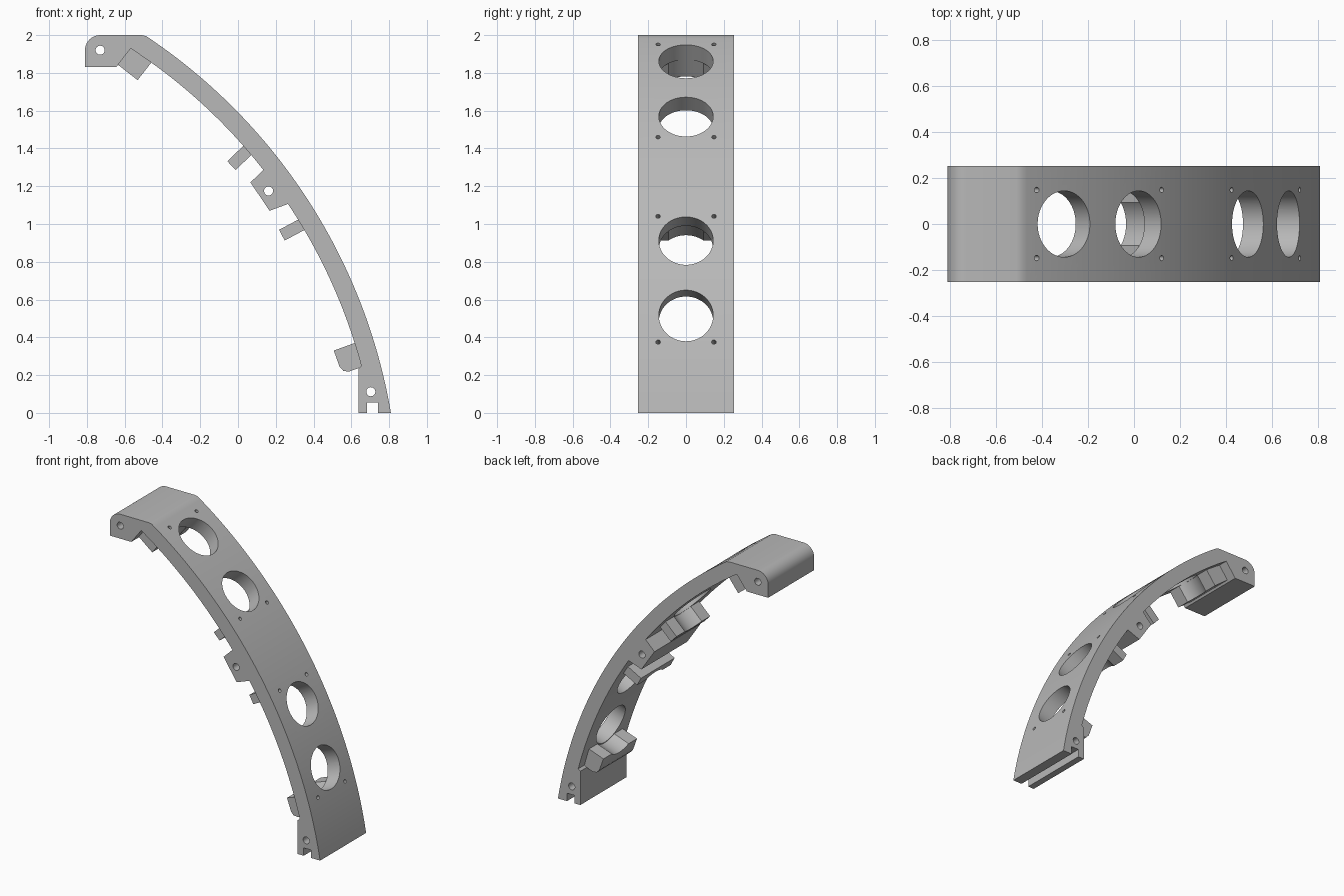
import bpy, bmesh
from math import sin, cos, radians, pi
from mathutils import Vector, Matrix

if "Cube" in bpy.data.objects:
    bpy.data.objects.remove(bpy.data.objects["Cube"])

CX, CZ = -2.148, -0.503      # centre of the arch
R_OUT, R_IN, R_PAD = 3.0, 2.9, 2.78
HALF = 0.253                 # half width of the band

grey = bpy.data.materials.new("light_grey")
grey.use_nodes = True
grey.diffuse_color = (0.48, 0.48, 0.48, 1)
grey.node_tree.nodes["Principled BSDF"].inputs["Base Color"].default_value = (0.48, 0.48, 0.48, 1)


def polar(r, deg):
    a = radians(deg)
    return (CX + r * cos(a), CZ + r * sin(a))


def arc(r, start, end, n):
    return [polar(r, start + (end - start) * i / n) for i in range(n + 1)]


def make_object(name, bm):
    bmesh.ops.recalc_face_normals(bm, faces=bm.faces)
    mesh = bpy.data.meshes.new(name)
    bm.to_mesh(mesh)
    bm.free()
    obj = bpy.data.objects.new(name, mesh)
    bpy.context.collection.objects.link(obj)
    mesh.materials.append(grey)
    return obj


def extrude_profile(name, points, half):
    bm = bmesh.new()
    face = bm.faces.new([bm.verts.new((x, -half, z)) for x, z in points])
    new = bmesh.ops.extrude_face_region(bm, geom=[face])["geom"]
    bmesh.ops.translate(bm, vec=(0, 2 * half, 0),
                        verts=[v for v in new if isinstance(v, bmesh.types.BMVert)])
    return make_object(name, bm)


def add_rod(bm, centre, axis, radius, length, sides):
    turn = Vector(axis).to_track_quat('Z', 'Y').to_matrix().to_4x4()
    bmesh.ops.create_cone(bm, cap_ends=True, segments=sides, radius1=radius, radius2=radius,
                          depth=length, matrix=Matrix.Translation(centre) @ turn)


def cut(obj, bm):
    cutter = make_object("hole_cutter", bm)
    mod = obj.modifiers.new("holes", 'BOOLEAN')
    mod.operation, mod.solver, mod.object = 'DIFFERENCE', 'EXACT', cutter
    graph = bpy.context.evaluated_depsgraph_get()
    mesh = bpy.data.meshes.new_from_object(obj.evaluated_get(graph))
    obj.modifiers.clear()
    obj.data = mesh
    mesh.name = obj.name
    bpy.data.objects.remove(cutter)


def local_frame(deg):
    a = radians(deg)
    return Vector((cos(a), 0, sin(a))), Vector((-sin(a), 0, cos(a))), Vector((CX, 0, CZ))


def add_screws(bm, deg, side):
    out, along, origin = local_frame(deg)
    for y in (-0.148, 0.148):
        spot = origin + out * 2.94 + along * side * 0.148
        add_rod(bm, spot + Vector((0, y, 0)), out, 0.012, 0.22, 16)


# Band outline: outer arch, rounded top block, inner arch with middle lug, slotted foot
outline = arc(R_OUT, 9.65, 55.9, 56) + [(-0.487, 1.995), (-0.51, 2.0)]
outline += [(-0.73 + 0.08 * cos(pi / 2 + i * pi / 20), 1.92 + 0.08 * sin(pi / 2 + i * pi / 20))
            for i in range(11)]
outline += [(-0.81, 1.83), (-0.645, 1.83)]
outline += arc(R_IN, 57, 38.1, 24) + [(0.066, 1.22), (0.167, 1.07)] + arc(R_IN, 33.7, 15, 24)
outline += [(0.637, 0.235), (0.637, 0), (0.683, 0), (0.683, 0.055), (0.74, 0.055), (0.74, 0)]
band = extrude_profile("arched_band", outline, HALF)

# Bracket sites: hole angle, side of the hole the bracket sits on, far edge of the bracket
sites = {
    "top_bracket": (52.05, 1, 0.25),
    "upper_rib": (43.7, -1, 0.182),
    "lower_rib": (28.15, 1, 0.182),
    "bottom_bracket": (19.85, -1, 0.25),
}

# Large round openings, screw holes and cross pins through the band
holes = bmesh.new()
for deg, side, far in sites.values():
    out, along, origin = local_frame(deg)
    add_rod(holes, origin + out * 2.95, out, 0.144, 0.4, 64)
    add_screws(holes, deg, side)
for x, z in ((-0.73, 1.92), (0.162, 1.175), (0.703, 0.112)):
    add_rod(holes, (x, 0, z), (0, 1, 0), 0.024, 1, 24)
cut(band, holes)
parts = [band]

# Brackets on the inner side, scooped out by the opening
for name, (deg, side, far) in sites.items():
    out, along, origin = local_frame(deg)
    near, top = 0.118, 2.92
    shape = [(near, top), (near, R_PAD)]
    if name == "bottom_bracket":
        shape += [(far - 0.04, R_PAD), (far - 0.012, R_PAD + 0.012), (far, R_PAD + 0.04)]
    else:
        shape += [(far, R_PAD)]
    shape += [(far, top)]
    spots = [origin + along * side * t + out * r for t, r in shape]
    bracket = extrude_profile(name, [(p.x, p.z) for p in spots], 0.185)
    scoop = bmesh.new()
    add_rod(scoop, origin + out * 2.85, out, 0.15, 0.4, 64)
    add_screws(scoop, deg, side)
    cut(bracket, scoop)
    parts.append(bracket)

# Smooth the curved walls and keep the edges crisp
bpy.ops.object.select_all(action='DESELECT')
for obj in parts:
    obj.select_set(True)
bpy.context.view_layer.objects.active = band
bpy.ops.object.shade_smooth_by_angle(angle=radians(25))
